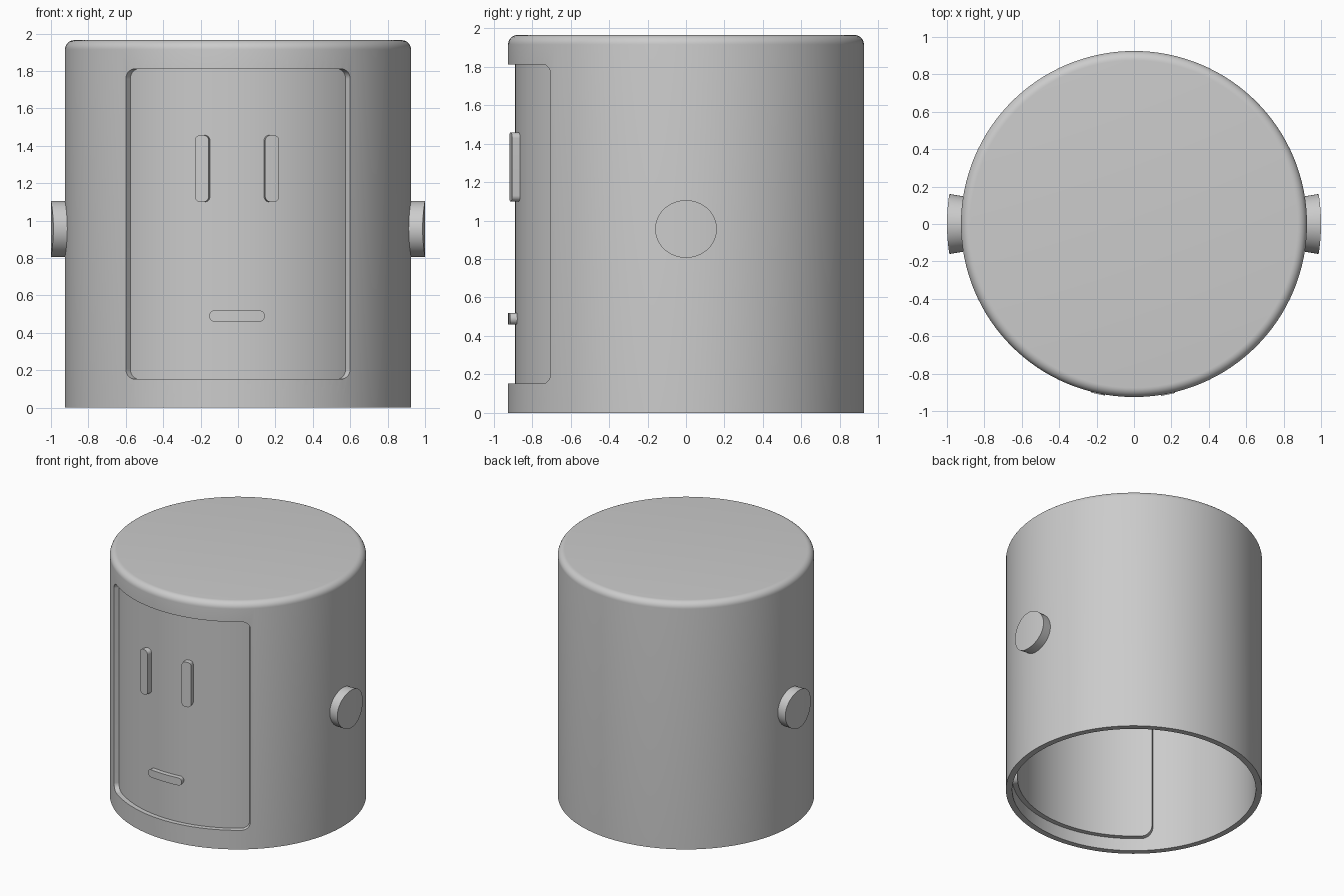
import bpy, bmesh
from math import sin, cos, pi, asin, radians

if "Cube" in bpy.data.objects:
    bpy.data.objects.remove(bpy.data.objects["Cube"])

grey = bpy.data.materials.new("plain grey")
grey.use_nodes = True
grey.diffuse_color = (0.6, 0.6, 0.6, 1)
grey.node_tree.nodes["Principled BSDF"].inputs["Base Color"].default_value = grey.diffuse_color

R, INNER, TOP, WALL = 0.925, 0.88, 1.965, 0.045
FRONT = -pi / 2


def finish(name, bm):
    bmesh.ops.remove_doubles(bm, verts=bm.verts, dist=1e-5)
    bmesh.ops.recalc_face_normals(bm, faces=bm.faces)
    mesh = bpy.data.meshes.new(name)
    bm.to_mesh(mesh)
    bm.free()
    mesh.materials.append(grey)
    ob = bpy.data.objects.new(name, mesh)
    bpy.context.collection.objects.link(ob)
    return ob


def lathe(name, profile, steps=128):
    """Spin a closed (radius, height) profile about the z axis."""
    bm = bmesh.new()
    verts = [bm.verts.new((r, 0, z)) for r, z in profile]
    edges = [bm.edges.new(pair) for pair in zip(verts, verts[1:])]
    bmesh.ops.spin(bm, geom=verts + edges, cent=(0, 0, 0), axis=(0, 0, 1),
                   angle=2 * pi, steps=steps, use_merge=True)
    return finish(name, bm)


def curved_plate(name, mid, half_angle, z0, z1, r0, r1, round_a, round_z, flat=8):
    """Rounded rectangle wrapped round the cylinder between two radii."""
    arc = [(half_angle - round_a + round_a * sin(t), round_z * (1 - cos(t)))
           for t in (pi / 2 * i / 12 for i in range(13))]
    inner = half_angle - round_a
    middle = [(inner * (2 * i / flat - 1), 0) for i in range(1, flat)] if inner > 1e-4 else []
    columns = [(-a, d) for a, d in reversed(arc)] + middle + arc
    bm = bmesh.new()
    rings = []
    for a, drop in columns:
        c, s = cos(mid + a), sin(mid + a)
        corners = ((r0, z0 + drop), (r1, z0 + drop), (r1, z1 - drop), (r0, z1 - drop))
        rings.append([bm.verts.new((r * c, r * s, z)) for r, z in corners])
    for p, q in zip(rings, rings[1:]):
        for i in range(4):
            j = (i + 1) % 4
            bm.faces.new((p[i], p[j], q[j], q[i]))
    bm.faces.new(rings[0])
    bm.faces.new(rings[-1])
    bmesh.ops.dissolve_degenerate(bm, dist=1e-5, edges=bm.edges)
    return finish(name, bm)


def smooth(ob):
    bpy.ops.object.select_all(action="DESELECT")
    ob.select_set(True)
    bpy.context.view_layer.objects.active = ob
    bpy.ops.object.shade_smooth_by_angle(angle=radians(32))


def combine(ob, tool, operation):
    mod = ob.modifiers.new(operation.lower(), "BOOLEAN")
    mod.operation, mod.solver, mod.object = operation, "EXACT", tool
    bpy.context.view_layer.objects.active = ob
    bpy.ops.object.modifier_apply(modifier=mod.name)
    bpy.data.objects.remove(tool)


# Hollow body, open below, with a rounded top rim
bevel = 0.05
rim = [(R - bevel + bevel * cos(t), TOP - bevel + bevel * sin(t))
       for t in (pi / 2 * i / 8 for i in range(9))]
body = lathe("body", [(0, TOP - WALL), (INNER, TOP - WALL), (INNER, 0), (R, 0)]
             + rim + [(0, TOP)])

# Front panel: thickened inside the wall, then sunk from the outside
backing = curved_plate("panel_backing", FRONT, 0.854, 0.10, 1.86, 0.842, 0.902, 0.09, 0.09, 48)
combine(body, backing, "UNION")
recess = curved_plate("panel_recess", FRONT, asin(0.6 / R), 0.152, 1.812, 0.888, 1.0, 0.07, 0.055, 48)
combine(body, recess, "DIFFERENCE")
smooth(body)

# Eyes and mouth
for side, name in ((1, "left_eye"), (-1, "right_eye")):
    smooth(curved_plate(name, FRONT + side * 0.204 - 0.006, 0.041,
                        1.10, 1.457, 0.87, 0.93, 0.032, 0.03))
smooth(curved_plate("mouth", FRONT - 0.006, 0.162, 0.46, 0.52, 0.87, 0.925, 0.032, 0.03, 16))

# Round side knobs
for mid, name in ((0, "left_knob"), (pi, "right_knob")):
    smooth(curved_plate(name, mid, 0.161, 0.806, 1.106, 0.9, 1.0, 0.161, 0.15))
